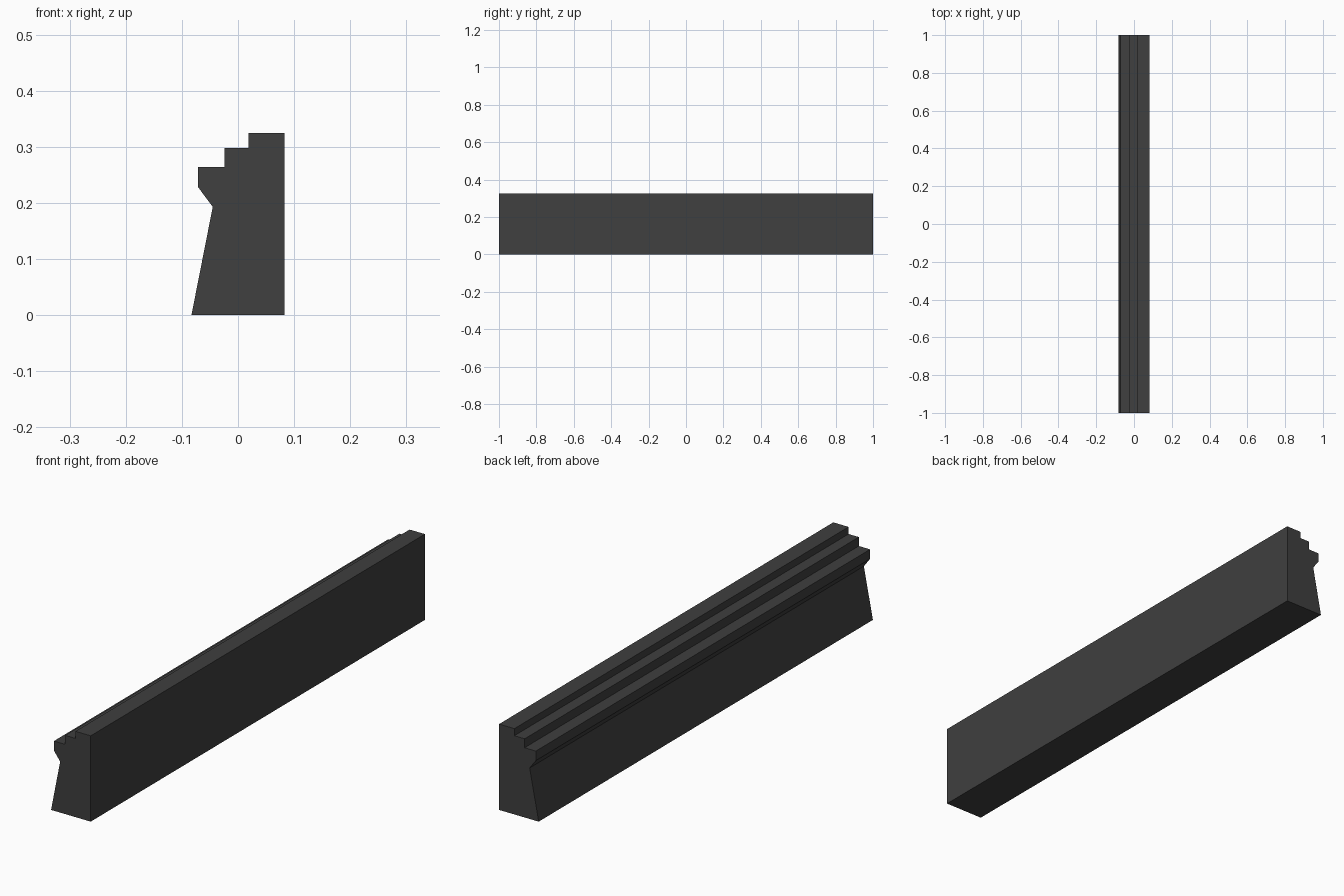
import bpy
import bmesh

cube = bpy.data.objects.get("Cube")
if cube:
    bpy.data.objects.remove(cube, do_unlink=True)

# Dark grey material
mat = bpy.data.materials.new("dark_grey")
mat.use_nodes = True
colour = (0.05, 0.05, 0.05, 1)
mat.diffuse_color = colour
mat.node_tree.nodes["Principled BSDF"].inputs["Base Color"].default_value = colour

# Cross-section (x, z): sloped face, overhanging lip, two steps, flat wall
profile = [(-0.083, 0), (0.083, 0), (0.083, 0.325), (0.019, 0.325),
           (0.019, 0.298), (-0.024, 0.298), (-0.024, 0.264),
           (-0.071, 0.264), (-0.071, 0.228), (-0.045, 0.193)]

# Extrude the cross-section along the full length
bm = bmesh.new()
end = bm.faces.new([bm.verts.new((x, -1, z)) for x, z in profile])
result = bmesh.ops.extrude_face_region(bm, geom=[end], use_keep_orig=True)
verts = [g for g in result["geom"] if isinstance(g, bmesh.types.BMVert)]
bmesh.ops.translate(bm, verts=verts, vec=(0, 2, 0))
bmesh.ops.recalc_face_normals(bm, faces=bm.faces)

mesh = bpy.data.meshes.new("stepped_moulding")
bm.to_mesh(mesh)
bm.free()
mesh.materials.append(mat)
moulding = bpy.data.objects.new("stepped_moulding", mesh)
bpy.context.collection.objects.link(moulding)
